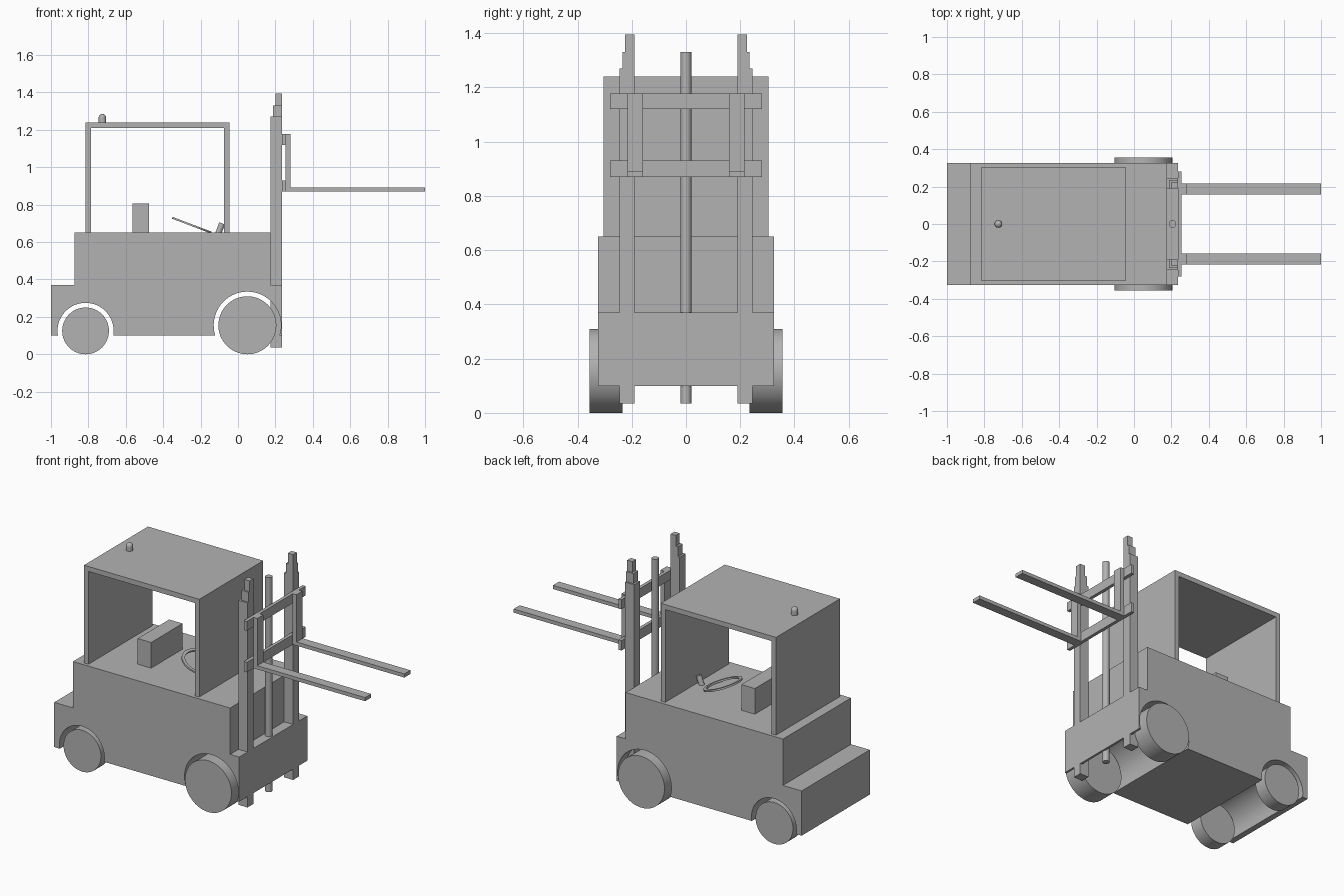
import bpy, bmesh, math
from mathutils import Vector

cube = bpy.data.objects.get("Cube")
if cube:
    bpy.data.objects.remove(cube, do_unlink=True)

grey = bpy.data.materials.new("plain grey")
grey.use_nodes = True
grey.diffuse_color = (0.45, 0.45, 0.45, 1)
grey.node_tree.nodes["Principled BSDF"].inputs["Base Color"].default_value = (0.45, 0.45, 0.45, 1)


def finish(name, bm, smooth=False):
    bmesh.ops.recalc_face_normals(bm, faces=bm.faces)
    mesh = bpy.data.meshes.new(name)
    bm.to_mesh(mesh)
    bm.free()
    mesh.materials.append(grey)
    obj = bpy.data.objects.new(name, mesh)
    bpy.context.collection.objects.link(obj)
    if smooth:
        bpy.ops.object.select_all(action='DESELECT')
        obj.select_set(True)
        bpy.context.view_layer.objects.active = obj
        bpy.ops.object.shade_smooth_by_angle(angle=math.radians(35))
    return obj


def prism(name, profile, y0, y1, smooth=False):
    """Extrude an x-z outline from y0 to y1."""
    bm = bmesh.new()
    face = bm.faces.new([bm.verts.new((x, y0, z)) for x, z in profile])
    ext = bmesh.ops.extrude_face_region(bm, geom=[face])
    moved = [v for v in ext["geom"] if isinstance(v, bmesh.types.BMVert)]
    bmesh.ops.translate(bm, verts=moved, vec=(0, y1 - y0, 0))
    return finish(name, bm, smooth)


def box(name, x, y, z):
    return prism(name, [(x[0], z[0]), (x[1], z[0]), (x[1], z[1]), (x[0], z[1])], *y)


def rod(name, start, end, radius, segments=32):
    start, end = Vector(start), Vector(end)
    bm = bmesh.new()
    bmesh.ops.create_cone(bm, cap_ends=True, segments=segments, radius1=radius,
                          radius2=radius, depth=(end - start).length)
    bm.transform((end - start).to_track_quat('Z', 'Y').to_matrix().to_4x4())
    bmesh.ops.translate(bm, verts=bm.verts, vec=(start + end) / 2)
    return finish(name, bm, True)


def lathe(name, profile, closed=False, segments=48):
    """Spin an r-z outline about the z axis."""
    bm = bmesh.new()
    verts = [bm.verts.new((r, 0, z)) for r, z in profile]
    pairs = list(zip(verts, verts[1:])) + ([(verts[-1], verts[0])] if closed else [])
    edges = [bm.edges.new(p) for p in pairs]
    bmesh.ops.spin(bm, geom=verts + edges, cent=(0, 0, 0), axis=(0, 0, 1),
                   angle=math.tau, steps=segments, use_merge=True)
    bmesh.ops.remove_doubles(bm, verts=bm.verts, dist=0.0001)
    return finish(name, bm, True)


def arch(cx, cz, radius, floor, steps=32):
    """Wheel arch outline from its rear foot over to its front foot."""
    a = math.asin((floor - cz) / radius)
    return [(cx - radius * math.cos(t), cz + radius * math.sin(t))
            for t in (a + (math.pi - 2 * a) * i / steps for i in range(steps + 1))]


# Body with wheel arches running through its full width
floor = 0.1
rear_hub, front_hub = (-0.815, 0.125), (0.05, 0.155)
outline = [(-1, floor)] + arch(*rear_hub, 0.15, floor) + arch(*front_hub, 0.18, floor)
outline += [(0.235, floor), (0.235, 0.37), (0.175, 0.37), (0.175, 0.65),
            (-0.875, 0.65), (-0.875, 0.37), (-1, 0.37)]
prism("body", outline, -0.325, 0.325, True)

# Cab: one arch-shaped shell with solid end panels and open sides
prism("cab_shell", [(-0.815, 0.65), (-0.815, 1.24), (-0.045, 1.24), (-0.045, 0.65),
                    (-0.075, 0.65), (-0.075, 1.21), (-0.785, 1.21), (-0.785, 0.65)],
      -0.305, 0.305)
box("seat", (-0.565, -0.475), (-0.15, 0.15), (0.65, 0.805))

# Steering wheel and column
tilt = math.atan2(0.08, 0.21)
wheel = lathe("steering_wheel", [(0.093, -0.005), (0.111, -0.005),
                                 (0.111, 0.005), (0.093, 0.005)], True)
wheel.location = (-0.247, 0, 0.69)
wheel.rotation_euler.y = tilt
rod("steering_column", (-0.121, 0, 0.605), (-0.085, 0, 0.7), 0.016)

# Roof beacon
dome = [(0.02 * math.cos(t), 0.025 + 0.02 * math.sin(t))
        for t in (math.pi / 2 * i / 8 for i in range(9))]
beacon = lathe("beacon", [(0, 0), (0.02, 0)] + dome, False, 32)
beacon.location = (-0.725, 0, 1.24)

# Lift cylinder and carriage bars
rod("lift_cylinder", (0.206, 0, 0.035), (0.206, 0, 1.33), 0.02)
box("upper_carriage_bar", (0.235, 0.255), (-0.28, 0.28), (1.12, 1.177))
box("lower_carriage_bar", (0.235, 0.255), (-0.28, 0.28), (0.87, 0.93))

# Paired parts on both sides
for label, s in (("left", 1), ("right", -1)):
    def span(a, b):
        return sorted((s * a, s * b))

    for axle, (hx, hz), inner, outer in (("rear", rear_hub, 0.24, 0.322),
                                         ("front", front_hub, 0.235, 0.355)):
        rod(f"{axle}_wheel_{label}", (hx, s * inner, hz), (hx, s * outer, hz), hz, 64)

    # Telescoping mast rails, each stage narrower and taller
    for stage, x0, y1, z0, z1 in (("outer", 0.175, 0.245, 0.035, 1.27),
                                  ("middle", 0.187, 0.235, 1.27, 1.33),
                                  ("inner", 0.2, 0.225, 1.33, 1.395)):
        box(f"{stage}_mast_{label}", (x0, 0.235), span(0.19, y1), (z0, z1))

    # L-shaped fork
    prism(f"fork_{label}", [(0.255, 0.87), (1, 0.87), (1, 0.892), (0.28, 0.892),
                            (0.28, 1.177), (0.255, 1.177)], *span(0.158, 0.216))
